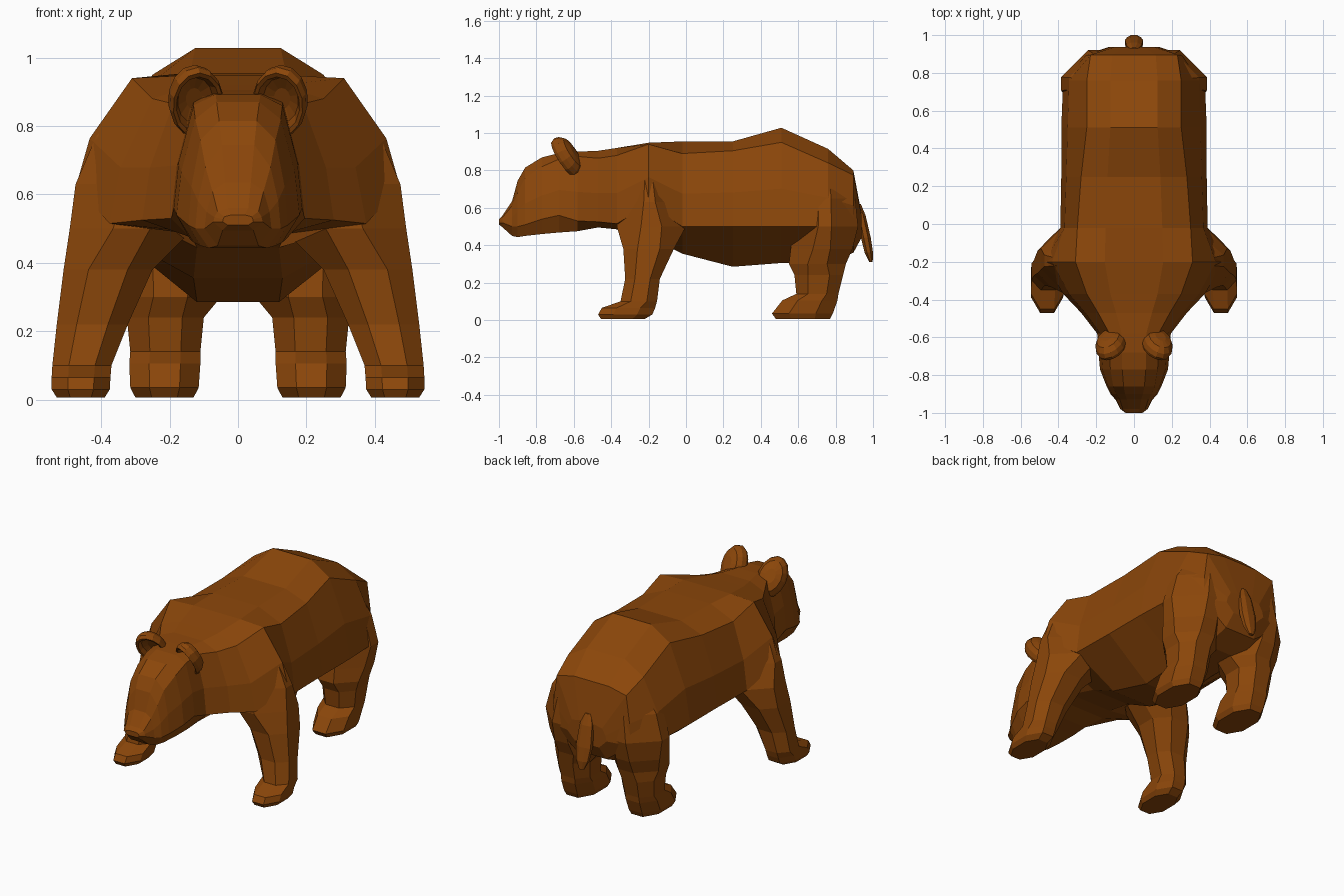
import bpy, bmesh, math
from mathutils import Vector, Matrix

fur = bpy.data.materials.new("brown fur")
fur.diffuse_color = (0.26, 0.062, 0.003, 1)


def make(name, rings, cap_start=True, cap_end=True):
    """Skin a list of equal closed rings into a flat-shaded object."""
    bm = bmesh.new()
    loops = [[bm.verts.new(p) for p in ring] for ring in rings]
    n = len(loops[0])
    for a, b in zip(loops, loops[1:]):
        for i in range(n):
            j = (i + 1) % n
            bm.faces.new((a[i], a[j], b[j], b[i]))
    if cap_start:
        bm.faces.new(loops[0])
    if cap_end:
        bm.faces.new(loops[-1])
    bmesh.ops.recalc_face_normals(bm, faces=bm.faces)
    # An open strip may be oriented inward: use its signed volume
    if bm.calc_volume(signed=True) < 0:
        bmesh.ops.reverse_faces(bm, faces=bm.faces)
    mesh = bpy.data.meshes.new(name)
    bm.to_mesh(mesh)
    bm.free()
    mesh.materials.append(fur)
    obj = bpy.data.objects.new(name, mesh)
    bpy.context.collection.objects.link(obj)
    return obj


def trunk_ring(y, top, wt, zs, w, zlo, wb, bot):
    """Cross-section: flat back, sloped shoulder, side and narrow belly."""
    half = [(wt * 0.5, top), (wt, zs),
            (wt + 0.75 * (w - wt), zs + 0.55 * (zlo - zs)),
            (w, zlo), (wb, bot)]
    pts = [(0, top)] + half + [(0, bot)] + [(-x, z) for x, z in reversed(half)]
    return [(x, y, z) for x, z in pts]


def leg_ring(z, x0, x1, y0, y1, c=0.28):
    """Horizontal rectangle with cut corners."""
    dx, dy = (x1 - x0) * c, (y1 - y0) * c
    return [(x0 + dx, y0, z), (x1 - dx, y0, z), (x1, y0 + dy, z),
            (x1, y1 - dy, z), (x1 - dx, y1, z), (x0 + dx, y1, z),
            (x0, y1 - dy, z), (x0, y0 + dy, z)]


def flip(rings):
    return [[(-p[0], p[1], p[2]) for p in ring] for ring in rings]


def pair(name, rings):
    make("left_" + name, rings)
    make("right_" + name, flip(rings))


# Body from neck to rump: y, top, back width, shoulder z, width, side z, belly width, bottom
neck = (-0.58, 0.90, 0.13, 0.875, 0.195, 0.53, 0.14, 0.475)
body = [
    neck,
    (-0.47, 0.905, 0.19, 0.865, 0.28, 0.525, 0.17, 0.495),
    (-0.37, 0.92, 0.25, 0.88, 0.375, 0.515, 0.14, 0.485),
    (-0.20, 0.948, 0.31, 0.94, 0.475, 0.62, 0.12, 0.445),
    (-0.02, 0.955, 0.30, 0.89, 0.39, 0.50, 0.13, 0.355),
    (0.25, 0.955, 0.28, 0.905, 0.385, 0.50, 0.12, 0.285),
    (0.51, 1.028, 0.25, 0.95, 0.385, 0.50, 0.12, 0.305),
    (0.76, 0.915, 0.25, 0.84, 0.375, 0.50, 0.12, 0.30),
    (0.895, 0.80, 0.23, 0.775, 0.26, 0.48, 0.10, 0.36),
    (0.938, 0.57, 0.10, 0.56, 0.13, 0.49, 0.08, 0.44),
]
make("body", [trunk_ring(*r) for r in body], cap_start=False)

# Head and muzzle, tapering forward to the nose
head = [
    neck,
    (-0.68, 0.892, 0.13, 0.86, 0.188, 0.56, 0.14, 0.468),
    (-0.77, 0.87, 0.125, 0.82, 0.18, 0.54, 0.13, 0.46),
    (-0.86, 0.815, 0.11, 0.76, 0.145, 0.51, 0.11, 0.45),
    (-0.90, 0.745, 0.095, 0.68, 0.125, 0.50, 0.085, 0.443),
    (-0.93, 0.635, 0.075, 0.61, 0.098, 0.50, 0.06, 0.45),
    (-0.98, 0.56, 0.06, 0.55, 0.072, 0.52, 0.045, 0.495),
    (-1.0, 0.54, 0.04, 0.535, 0.045, 0.52, 0.03, 0.51),
]
make("head", [trunk_ring(*r) for r in head], cap_start=False)

# Legs with paws: z, inner x, outer x, front y, back y, corner cut
front_leg = [
    (0.006, 0.39, 0.53, -0.455, -0.22),
    (0.03, 0.375, 0.545, -0.47, -0.18),
    (0.065, 0.373, 0.545, -0.45, -0.165),
    (0.10, 0.37, 0.543, -0.35, -0.155),
    (0.22, 0.322, 0.53, -0.325, -0.14),
    (0.38, 0.25, 0.51, -0.335, -0.065),
    (0.50, 0.13, 0.492, -0.37, 0.0, 0.35),
    (0.63, 0.10, 0.475, -0.35, -0.04, 0.4),
    (0.77, 0.10, 0.415, -0.30, -0.10, 0.4),
    (0.86, 0.10, 0.33, -0.25, -0.15, 0.4),
]
pair("front_leg", [leg_ring(*r) for r in front_leg])

hind_leg = [
    (0.006, 0.13, 0.30, 0.48, 0.77),
    (0.035, 0.115, 0.315, 0.46, 0.785),
    (0.105, 0.11, 0.318, 0.515, 0.81),
    (0.14, 0.11, 0.315, 0.59, 0.815),
    (0.24, 0.10, 0.325, 0.58, 0.84),
    (0.30, 0.05, 0.345, 0.55, 0.855, 0.33),
    (0.38, 0.04, 0.365, 0.56, 0.89, 0.36),
    (0.50, 0.03, 0.386, 0.565, 0.92, 0.4),
    (0.65, 0.03, 0.345, 0.58, 0.905, 0.4),
    (0.76, 0.03, 0.27, 0.62, 0.87, 0.4),
]
pair("hind_leg", [leg_ring(*r) for r in hind_leg])

# Cupped ears leaning forward: ring scale and depth along the ear axis
frame = (Matrix.Translation((0.125, -0.635, 0.875))
         @ Matrix.Rotation(math.radians(-22), 4, 'Z')
         @ Matrix.Rotation(math.radians(30), 4, 'X')
         @ Matrix.Rotation(math.radians(18), 4, 'Y'))
ear = []
for s, d in [(0.35, 0.05), (0.75, 0.04), (0.95, 0.015), (1.0, -0.01), (0.93, -0.028),
             (0.8, -0.025), (0.65, 0.0), (0.3, 0.012)]:
    ear.append([frame @ Vector((0.083 * s * math.cos(a), d, 0.12 * s * math.sin(a)))
                for a in [math.tau * k / 14 for k in range(14)]])
pair("ear", ear)

# Short hanging tail
tail = [leg_ring(z, -w, w, y0, y1) for z, w, y0, y1 in [
    (0.62, 0.02, 0.90, 0.935), (0.56, 0.04, 0.915, 0.96),
    (0.44, 0.048, 0.935, 0.988), (0.36, 0.038, 0.955, 1.0),
    (0.31, 0.015, 0.98, 0.998)]]
make("tail", tail)
